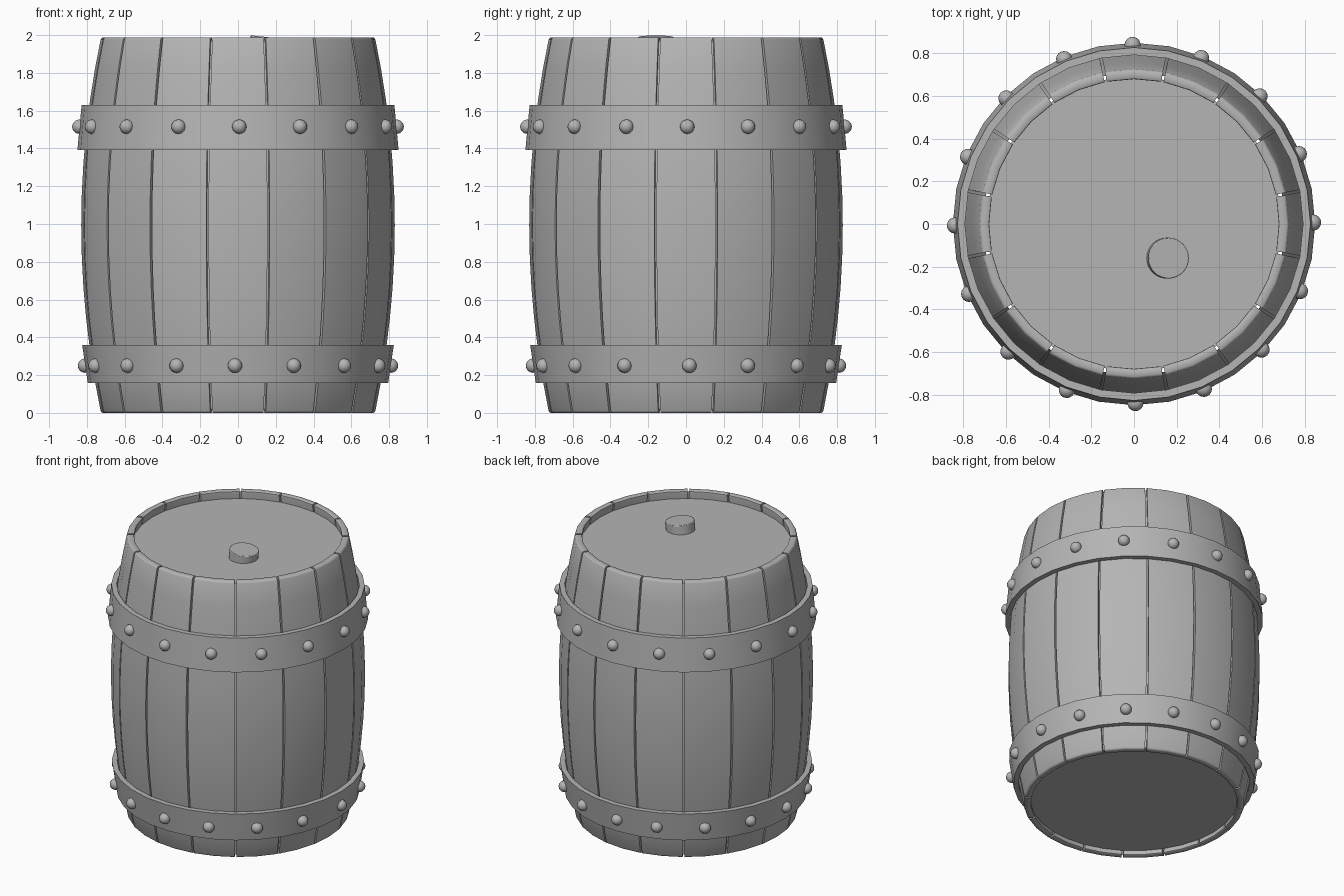
import bpy, bmesh, math
from mathutils import Vector

if "Cube" in bpy.data.objects:
    bpy.data.objects.remove(bpy.data.objects["Cube"])

STAVES, H, TH, GAP = 16, 1.988, 0.048, 0.012

grey = bpy.data.materials.new("dark_grey")
grey.diffuse_color = (0.46, 0.46, 0.46, 1)
grey.use_nodes = True
grey.node_tree.nodes["Principled BSDF"].inputs["Base Color"].default_value = grey.diffuse_color


def bulge(z):
    return 0.83 - 0.105 * ((z - H / 2) / (H / 2)) ** 2


def polar(r, a, z):
    return Vector((r * math.cos(a), r * math.sin(a), z))


def finish(name, bm, smooth=35):
    bmesh.ops.recalc_face_normals(bm, faces=bm.faces[:])
    me = bpy.data.meshes.new(name)
    bm.to_mesh(me)
    bm.free()
    me.materials.append(grey)
    ob = bpy.data.objects.new(name, me)
    bpy.context.collection.objects.link(ob)
    bpy.ops.object.select_all(action='DESELECT')
    ob.select_set(True)
    bpy.context.view_layer.objects.active = ob
    bpy.ops.object.shade_smooth_by_angle(angle=math.radians(smooth))
    return ob


# Bowed staves: section swept up the bulge, chamfered at both ends
def stave(i):
    bm = bmesh.new()
    mid = i * math.tau / STAVES
    levels = [(0, 0.009), (0.004, 0.003), (0.012, 0)]
    steps = levels + [(H * k / 12, 0) for k in range(1, 12)] + [(H - z, c) for z, c in reversed(levels)]
    rings = []
    for z, cut in steps:
        r = bulge(z)
        half = math.pi / STAVES - GAP / (2 * r)
        angs = [mid - half, mid, mid + half]
        rings.append([bm.verts.new(polar(r - cut, a, z)) for a in angs] +
                     [bm.verts.new(polar(r - TH + cut, a, z)) for a in reversed(angs)])
    for lo, up in zip(rings, rings[1:]):
        for j in range(6):
            n = (j + 1) % 6
            bm.faces.new((lo[j], lo[n], up[n], up[j]))
    for ring in (rings[0], rings[-1]):
        bm.faces.new((ring[0], ring[1], ring[4], ring[5]))
        bm.faces.new((ring[1], ring[2], ring[3], ring[4]))
    finish(f"stave_{i + 1}", bm, 40)


for i in range(STAVES):
    stave(i)


# Surface of revolution from a (radius, height) profile
def revolve(name, prof, closed, n=32):
    bm = bmesh.new()
    rings = [[bm.verts.new(polar(r, math.tau * i / n, z)) for r, z in prof] for i in range(n)]
    for i in range(n):
        a, b = rings[i], rings[(i + 1) % n]
        for j in range(len(prof) if closed else len(prof) - 1):
            k = (j + 1) % len(prof)
            bm.faces.new((a[j], b[j], b[k], a[k]))
    finish(name, bm, 30)


# Floor of the grooves between the staves
zs = [0.015 + (H - 0.03) * k / 12 for k in range(13)]
revolve("groove_liner", [(bulge(z) - 0.02, z) for z in zs], False)


# Tapered metal hoops
def hoop(name, z0, r0, z1, r1, t=0.035):
    revolve(name, [(r0, z0), (r1, z1), (r1 - t, z1), (r0 - t, z0)], True)


# Round rivets around each hoop, at slightly uneven angles
def rivets(name, r, z, turn_a, turn_b, n=16):
    bm = bmesh.new()
    for i in range(n):
        turn = turn_a if i <= n // 4 else turn_b
        made = bmesh.ops.create_uvsphere(bm, u_segments=16, v_segments=10, radius=0.038)
        bmesh.ops.translate(bm, verts=made['verts'],
                            vec=polar(r, turn + math.tau * i / n, z))
    finish(name, bm, 60)


hoop("upper_hoop", 1.393, 0.85, 1.63, 0.828)
hoop("lower_hoop", 0.157, 0.795, 0.36, 0.825)
rivets("upper_rivets", 0.84, 1.515, 0.008, 0.008)
rivets("lower_rivets", 0.81, 0.25, 0.022, -0.02)


# Recessed end discs and the tilted bung
def disc(name, r, depth, loc, tilt=0.0, n=32):
    bm = bmesh.new()
    bmesh.ops.create_cone(bm, cap_ends=True, segments=n, radius1=r, radius2=r, depth=depth)
    ob = finish(name, bm)
    ob.location = loc
    ob.rotation_euler = (0, tilt, 0)
    return ob


disc("top_lid", 0.69, 0.05, (0, 0, 1.905))
disc("bottom_lid", 0.685, 0.05, (0, 0, 0.06))
bung = disc("bung", 0.096, 0.10, (0.157, -0.16, 1.939), math.radians(6))
bev = bung.modifiers.new("soft_edges", 'BEVEL')
bev.width, bev.segments, bev.limit_method = 0.004, 2, 'ANGLE'
